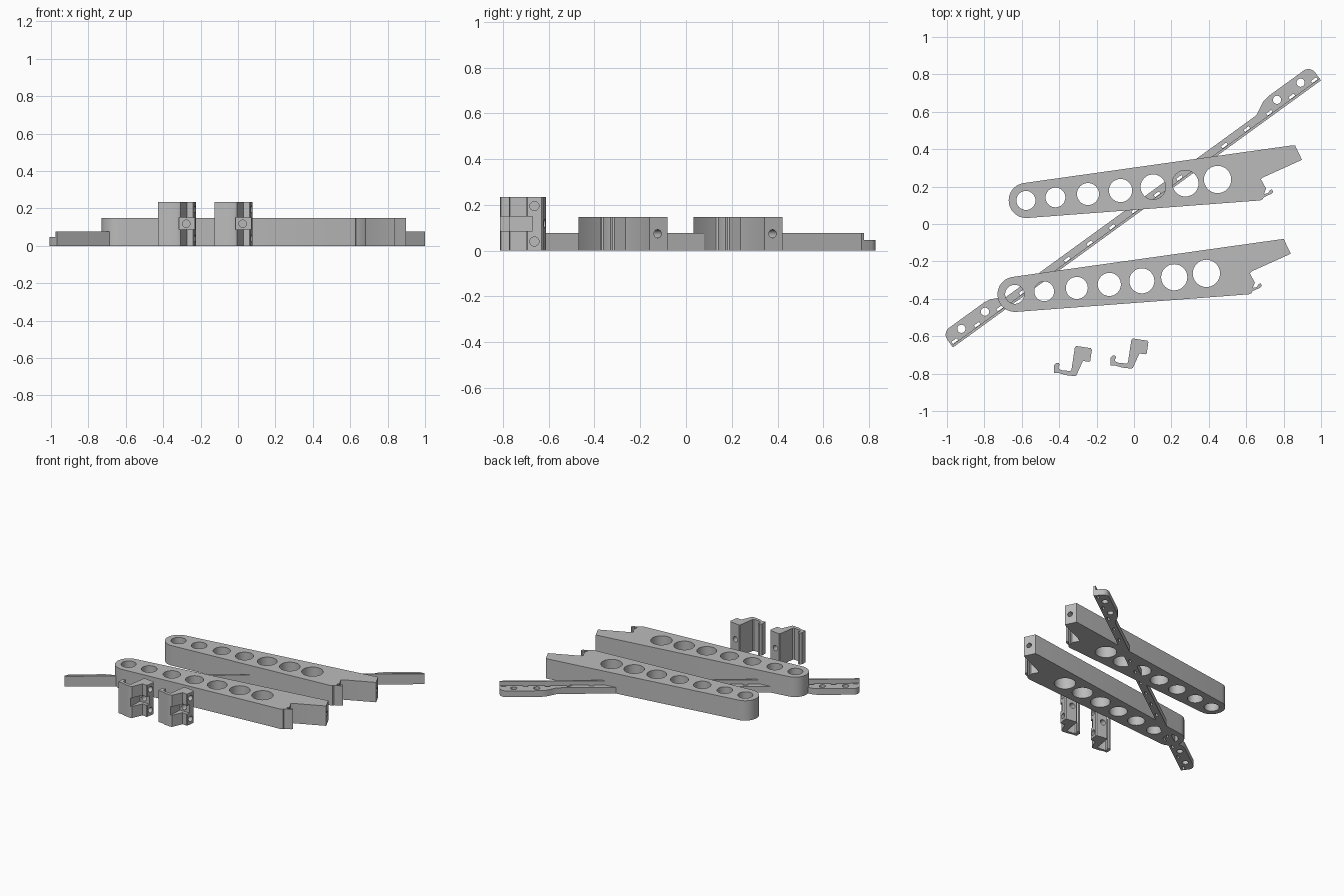
import bpy, bmesh, math
from mathutils import Matrix, Vector

if "Cube" in bpy.data.objects:
    bpy.data.objects.remove(bpy.data.objects["Cube"])

grey = bpy.data.materials.new("light grey")
grey.diffuse_color = (0.5, 0.5, 0.5, 1)
grey.use_nodes = True
grey.node_tree.nodes["Principled BSDF"].inputs["Base Color"].default_value = grey.diffuse_color


def prism(name, pts, z0, z1):
    """Extrude a 2D outline from z0 to z1."""
    bm = bmesh.new()
    face = bm.faces.new([bm.verts.new((x, y, z0)) for x, y in pts])
    ext = bmesh.ops.extrude_face_region(bm, geom=[face])
    for v in ext["geom"]:
        if isinstance(v, bmesh.types.BMVert):
            v.co.z = z1
    bmesh.ops.recalc_face_normals(bm, faces=bm.faces)
    me = bpy.data.meshes.new(name)
    bm.to_mesh(me)
    bm.free()
    me.materials.append(grey)
    ob = bpy.data.objects.new(name, me)
    bpy.context.collection.objects.link(ob)
    return ob


def rod(centre, radius, length, axis=(0, 0, 1), sides=32):
    """Cylinder cutter along any axis."""
    bm = bmesh.new()
    bmesh.ops.create_cone(bm, cap_ends=True, segments=sides, radius1=radius, radius2=radius, depth=length)
    turn = Vector((0, 0, 1)).rotation_difference(Vector(axis)).to_matrix().to_4x4()
    bm.transform(Matrix.Translation(centre) @ turn)
    me = bpy.data.meshes.new("cutter")
    bm.to_mesh(me)
    bm.free()
    me.materials.append(grey)
    ob = bpy.data.objects.new("cutter", me)
    bpy.context.collection.objects.link(ob)
    return ob


def cut(ob, cutters):
    """Subtract each cutter and remove it."""
    bpy.context.view_layer.objects.active = ob
    for c in cutters:
        m = ob.modifiers.new("cut", "BOOLEAN")
        m.operation, m.solver, m.object = "DIFFERENCE", "EXACT", c
        bpy.ops.object.modifier_apply(modifier=m.name)
        bpy.data.objects.remove(c)


def finish(ob):
    bpy.ops.object.select_all(action="DESELECT")
    ob.select_set(True)
    bpy.context.view_layer.objects.active = ob
    bpy.ops.object.shade_smooth_by_angle(angle=math.radians(30))


def copy(ob, name, x, y):
    dup = bpy.data.objects.new(name, ob.data)
    dup.location = (x, y, 0)
    bpy.context.collection.objects.link(dup)


def arc(cx, cy, r, a0, a1, n):
    return [(cx + r * math.cos(math.radians(a0 + (a1 - a0) * i / n)),
             cy + r * math.sin(math.radians(a0 + (a1 - a0) * i / n))) for i in range(n + 1)]


# Tapered arm: round end, hooked notch and angled nose
outline = arc(-0.576, 0.126, 0.094, 98, 274.5, 20) + [
    (0.674, 0.126), (0.688, 0.132), (0.692, 0.142), (0.735, 0.162), (0.744, 0.172), (0.738, 0.184),
    (0.728, 0.182), (0.717, 0.165), (0.695, 0.16), (0.706, 0.19), (0.679, 0.238), (0.69, 0.249),
    (0.898, 0.343), (0.861, 0.421), (0.85, 0.421)]
arm = prism("back_arm", outline, 0, 0.148)
holes = [(-0.578, 0.126, 0.051), (-0.42, 0.142, 0.053), (-0.246, 0.16, 0.059), (-0.072, 0.179, 0.062),
         (0.102, 0.198, 0.067), (0.275, 0.217, 0.070), (0.447, 0.238, 0.073)]
cutters = [rod((x, y, 0.07), r, 0.4) for x, y, r in holes]
cutters.append(rod((0.88, 0.378, 0.074), 0.018, 0.2, (0.908, 0.42, 0)))  # nose screw hole
cut(arm, cutters)
finish(arm)
copy(arm, "front_arm", -0.06, -0.502)

# Diagonal rail, built along u then turned: flat floor with a low wall on one edge
L = 2.431
half = [(0.389, 0.052), (0.345, 0.075), (0.315, 0.09), (0.276, 0.097)]
end = arc(0.045, 0.052, 0.045, 90, 180, 8)
left = half + end + [(0, 0)]
rail = prism("diagonal_rail", left + [(L - u, v) for u, v in reversed(left)], 0, 0.077)
cutters = [prism("cutter", [(-1, 0.013), (3, 0.013), (3, 0.3), (-1, 0.3)], 0.046, 0.2)]
for u in (0.095, 0.251, L - 0.251, L - 0.095):
    cutters.append(rod((u, 0.054, 0), 0.022, 0.3, sides=24))
for i in range(17):  # row of slots beside the wall
    u = 0.028 + i * (L - 0.056) / 16
    cutters.append(prism("cutter", [(u - 0.017, 0.015), (u + 0.017, 0.015),
                                    (u + 0.017, 0.029), (u - 0.017, 0.029)], -0.1, 0.1))
cut(rail, cutters)
rail.data.transform(Matrix.Translation((-0.968, -0.66, 0)) @ Matrix.Rotation(math.atan2(267, 368), 4, "Z"))
finish(rail)

# Hooked clip: head block, slanted stem and curled lip
clip = prism("left_clip", [
    (-0.428, -0.797), (-0.402, -0.797), (-0.364, -0.808), (-0.318, -0.813), (-0.308, -0.809),
    (-0.273, -0.732), (-0.24, -0.737), (-0.234, -0.732), (-0.225, -0.672), (-0.231, -0.664),
    (-0.309, -0.652), (-0.316, -0.658), (-0.334, -0.778), (-0.342, -0.786), (-0.385, -0.782),
    (-0.4, -0.776), (-0.405, -0.766), (-0.397, -0.752), (-0.404, -0.742), (-0.416, -0.743),
    (-0.428, -0.757)], 0, 0.235)
cut(clip, [
    # nut pocket, screw hole and two side holes
    prism("cutter", [(-0.32, -0.9), (-0.2, -0.9), (-0.2, -0.71), (-0.312, -0.71)], 0.086, 0.15),
    rod((-0.277, -0.7, 0.118), 0.02, 0.2, (0, 1, 0)),
    rod((-0.235, -0.702, 0.195), 0.02, 0.1, (1, 0, 0)),
    rod((-0.235, -0.702, 0.04), 0.02, 0.1, (1, 0, 0))])
finish(clip)
copy(clip, "right_clip", 0.302, 0.04)
